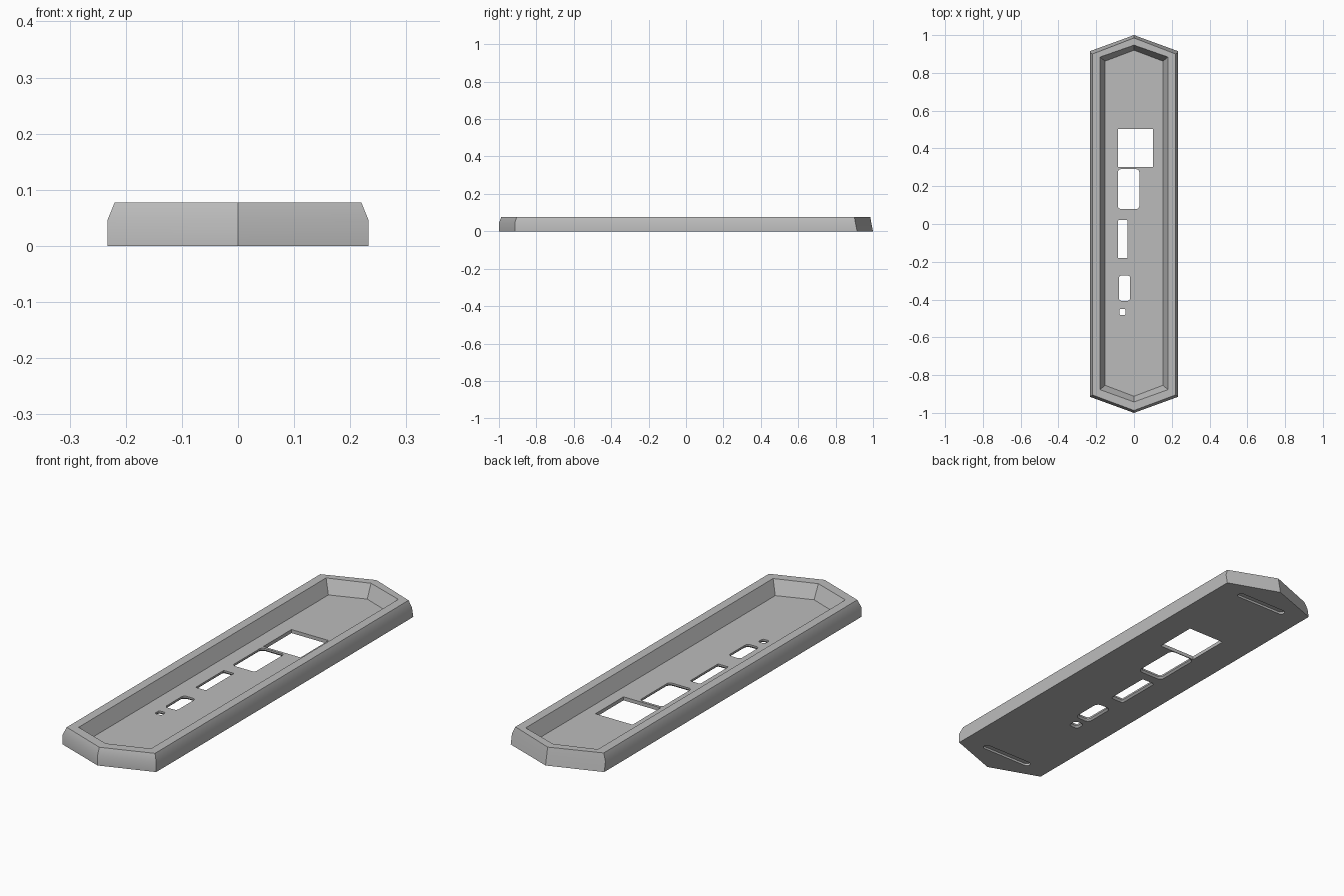
import bpy
import bmesh
from math import sin, cos, pi, radians

cube = bpy.data.objects.get("Cube")
if cube:
    bpy.data.objects.remove(cube, do_unlink=True)

grey = bpy.data.materials.new("mid_grey")
grey.use_nodes = True
colour = (0.5, 0.5, 0.5, 1)
grey.diffuse_color = colour
grey.node_tree.nodes["Principled BSDF"].inputs["Base Color"].default_value = colour


def loft(name, rings):
    """Closed solid skinned through rings of equal point count."""
    bm = bmesh.new()
    loops = [[bm.verts.new(p) for p in ring] for ring in rings]
    for a, b in zip(loops, loops[1:]):
        for i in range(len(a)):
            j = (i + 1) % len(a)
            bm.faces.new((a[i], a[j], b[j], b[i]))
    bm.faces.new(loops[0][::-1])
    bm.faces.new(loops[-1])
    bmesh.ops.recalc_face_normals(bm, faces=bm.faces)
    mesh = bpy.data.meshes.new(name)
    bm.to_mesh(mesh)
    bm.free()
    obj = bpy.data.objects.new(name, mesh)
    bpy.context.collection.objects.link(obj)
    mesh.materials.append(grey)
    return obj


def hexagon(half_width, front_tip, front_side, back_side, back_tip, z):
    w = half_width
    return [(0, front_tip, z), (w, front_side, z), (w, back_side, z),
            (0, back_tip, z), (-w, back_side, z), (-w, front_side, z)]


def rounded_rect(x0, x1, y0, y1, r, z, grow=0, steps=5):
    """Rectangle outline with round corners, optionally enlarged."""
    r += grow
    x0, x1, y0, y1 = x0 - grow, x1 + grow, y0 - grow, y1 + grow
    corners = [(x1 - r, y1 - r), (x0 + r, y1 - r), (x0 + r, y0 + r), (x1 - r, y0 + r)]
    points = []
    for k, (cx, cy) in enumerate(corners):
        for s in range(steps + 1):
            a = pi / 2 * (k + s / steps)
            points.append((cx + r * cos(a), cy + r * sin(a), z))
    return points


def cut(body, cutter):
    cutter.hide_render = True
    mod = body.modifiers.new("cut", 'BOOLEAN')
    mod.operation = 'DIFFERENCE'
    mod.solver = 'EXACT'
    mod.object = cutter
    bpy.context.view_layer.objects.active = body
    bpy.ops.object.modifier_apply(modifier=mod.name)
    bpy.data.objects.remove(cutter, do_unlink=True)


FLOOR, TOP, SHOULDER = 0.016, 0.077, 0.045

# Tray: outer wall up, over the rim, down the sloped inner wall to the floor
tray = loft("tray", [
    hexagon(0.233, -1.0, -0.915, 0.915, 1.0, 0),
    hexagon(0.233, -1.0, -0.915, 0.906, 0.991, SHOULDER),
    hexagon(0.22, -0.987, -0.905, 0.9, 0.985, TOP),
    hexagon(0.18, -0.942, -0.877, 0.884, 0.947, TOP),
    hexagon(0.153, -0.912, -0.854, 0.862, 0.92, FLOOR),
])

# Square opening with plain edges
cut(tray, loft("square_cutter", [
    [(-0.085, 0.302, z), (0.1, 0.302, z), (0.1, 0.502, z), (-0.085, 0.502, z)]
    for z in (-0.05, 0.05)]))

# Smaller openings, chamfered on the underside
openings = [
    (-0.085, 0.028, 0.08, 0.29, 0.015),
    (-0.085, -0.034, -0.18, 0.02, 0.003),
    (-0.08, -0.02, -0.407, -0.272, 0.015),
    (-0.078, -0.045, -0.482, -0.45, 0.008),
]
for box in openings:
    cut(tray, loft("opening_cutter", [
        rounded_rect(*box, -0.05, 0.008),
        rounded_rect(*box, 0, 0.008),
        rounded_rect(*box, 0.008),
        rounded_rect(*box, 0.05)]))

# Blind round-ended slots under both ends
for y in (-0.868, 0.868):
    cut(tray, loft("slot_cutter", [
        rounded_rect(-0.13, 0.13, y - 0.016, y + 0.016, 0.0159, z)
        for z in (-0.05, 0.01)]))

bpy.ops.object.select_all(action='DESELECT')
tray.select_set(True)
bpy.context.view_layer.objects.active = tray
bpy.ops.object.shade_smooth_by_angle(angle=radians(30))
